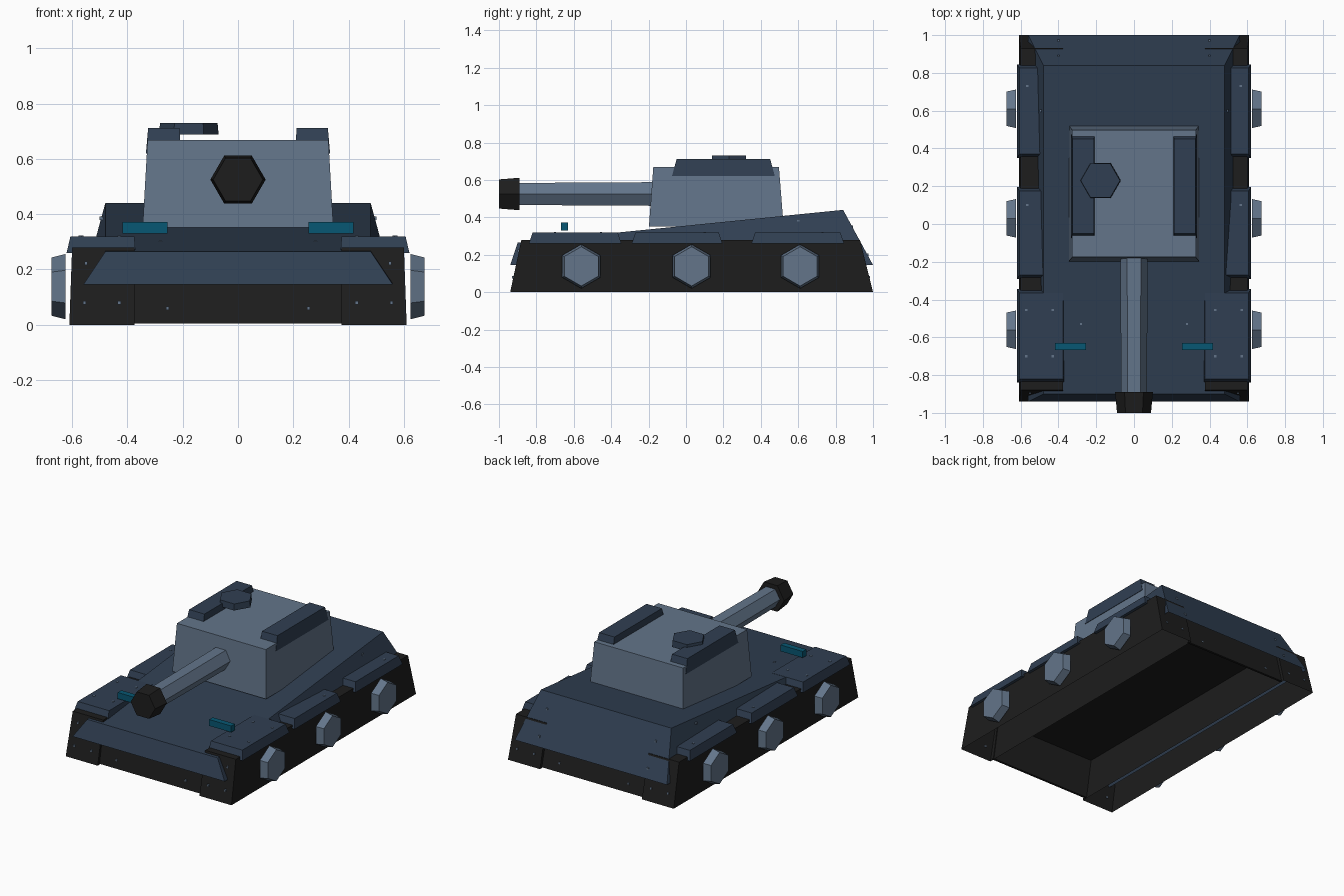
import bpy, bmesh, math
from mathutils import Matrix

if "Cube" in bpy.data.objects:
    bpy.data.objects.remove(bpy.data.objects["Cube"])


def material(name, rgb):
    lin = [((c / 255 + 0.055) / 1.055) ** 2.4 for c in rgb]
    m = bpy.data.materials.new(name)
    m.diffuse_color = (*lin, 1)
    m.use_nodes = True
    m.node_tree.nodes["Principled BSDF"].inputs["Base Color"].default_value = m.diffuse_color
    return m


LIGHT = material("light_slate", (99, 117, 138))
DARK = material("dark_slate", (48, 63, 82))
BLACK = material("track_black", (29, 29, 29))
TEAL = material("teal_glass", (7, 87, 115))


def finish(name, bm, mat, mirror=False):
    bmesh.ops.recalc_face_normals(bm, faces=bm.faces)
    mesh = bpy.data.meshes.new(name)
    bm.to_mesh(mesh)
    bm.free()
    mesh.materials.append(mat)
    ob = bpy.data.objects.new(name, mesh)
    bpy.context.collection.objects.link(ob)
    if mirror:
        ob.modifiers.new("mirror", 'MIRROR').use_mirror_merge = False
    return ob


def loft(bm, rings, bottom=True):
    """Join two rings of points with side faces and end caps."""
    a, b = [[bm.verts.new(p) for p in ring] for ring in rings]
    n = len(a)
    for i in range(n):
        j = (i + 1) % n
        bm.faces.new((a[i], a[j], b[j], b[i]))
    if bottom:
        bm.faces.new(a)
    bm.faces.new(b)


def rect(x0, x1, y0, y1, z0, z1=None):
    """Rectangle that may rise from z0 at its front to z1 at its back."""
    z1 = z0 if z1 is None else z1
    return [(x0, y0, z0), (x1, y0, z0), (x1, y1, z1), (x0, y1, z1)]


def frustum(name, low, high, mat, mirror=False, bottom=True):
    bm = bmesh.new()
    loft(bm, (rect(*low), rect(*high)), bottom)
    return finish(name, bm, mat, mirror)


def hexagon(name, axis, centre, t0, t1, r0, r1, mat, mirror=False):
    """Six-sided tapered prism along an axis, from t0 to t1."""
    rings = []
    for t, r in ((t0, r0), (t1, r1)):
        ring = []
        for i in range(6):
            a, b = r * math.cos(i * math.pi / 3), r * math.sin(i * math.pi / 3)
            u, v = centre
            ring.append({'X': (t, u + b, v + a),
                         'Y': (u + a, t, v + b),
                         'Z': (u + a, v + b, t)}[axis])
        rings.append(ring)
    bm = bmesh.new()
    loft(bm, rings)
    return finish(name, bm, mat, mirror)


def deck_z(y):
    return 0.265 + (y + 0.90) * 0.175 / 1.74


# Running gear and lower hull, all open underneath
frustum("track", (.375, .61, -.94, 1.0, 0), (.375, .60, -.88, .93, .28), BLACK, True,
        bottom=False)
frustum("lower_front_plate", (-.38, .38, -.92, -.905, .005),
        (-.38, .38, -.875, -.86, .255), BLACK)
frustum("lower_rear_plate", (-.38, .38, .965, .98, .005),
        (-.38, .38, .90, .915, .255), BLACK)
frustum("belly_ceiling", (-.38, .38, -.87, .91, .25), (-.38, .38, -.87, .91, .256), BLACK)
for i, y in enumerate((-.56, .03, .61)):
    hexagon(f"wheel_{i + 1}", 'X', (y, .138), .624, .675, .118, .105, LIGHT, True)

# Wedge-shaped upper hull
frustum("upper_hull", (-.56, .56, -.94, 1.0, .145),
        (-.48, .48, -.90, .84, .265, .44), DARK, bottom=False)

# Fender plates over the tracks
for i, (a, b) in enumerate(((-.84, -.345), (-.29, .195), (.35, .845))):
    frustum(f"fender_{i + 1}", (.37, .62, a, b, .26),
            (.375, .606, a + .02, b - .02, .32), DARK, True)

# Turret with roof plates and hatch
frustum("turret", (-.345, .345, -.198, .522, .352), (-.327, .327, -.175, .497, .668), LIGHT)
frustum("turret_roof_plate", (.207, .333, -.075, .475, .62),
        (.212, .325, -.05, .45, .712), DARK, True)
hexagon("hatch", 'Z', (-.178, .23), .688, .73, .108, .104, DARK)

# Gun
hexagon("gun_barrel", 'Y', (0, .525), -.15, -.90, .073, .068, LIGHT)
hexagon("muzzle", 'Y', (0, .525), -.89, -1.0, .10, .09, BLACK)

# Headlights
frustum("headlight", (.255, .418, -.668, -.63, .33), (.255, .418, -.668, -.63, .372), TEAL, True)

# Rivets
spots = [(.55, -.894, .222), (.555, -.925, .08), (.43, -.925, .08), (.255, -.911, .06),
         (.43, -.455, .317), (.57, -.455, .317), (.43, -.70, .317), (.57, -.70, .317),
         (.565, .10, .317), (.565, .73, .317), (.28, -.53, deck_z(-.53) - .003),
         (.495, .60, .385), (.555, .979, .08), (.43, .979, .08),
         (.255, .964, .06), (.40, .97, .20), (.40, .888, .35)]
bm = bmesh.new()
for p in spots:
    bmesh.ops.create_cube(bm, size=.012, matrix=Matrix.Translation(p))
finish("rivets", bm, LIGHT, True)
